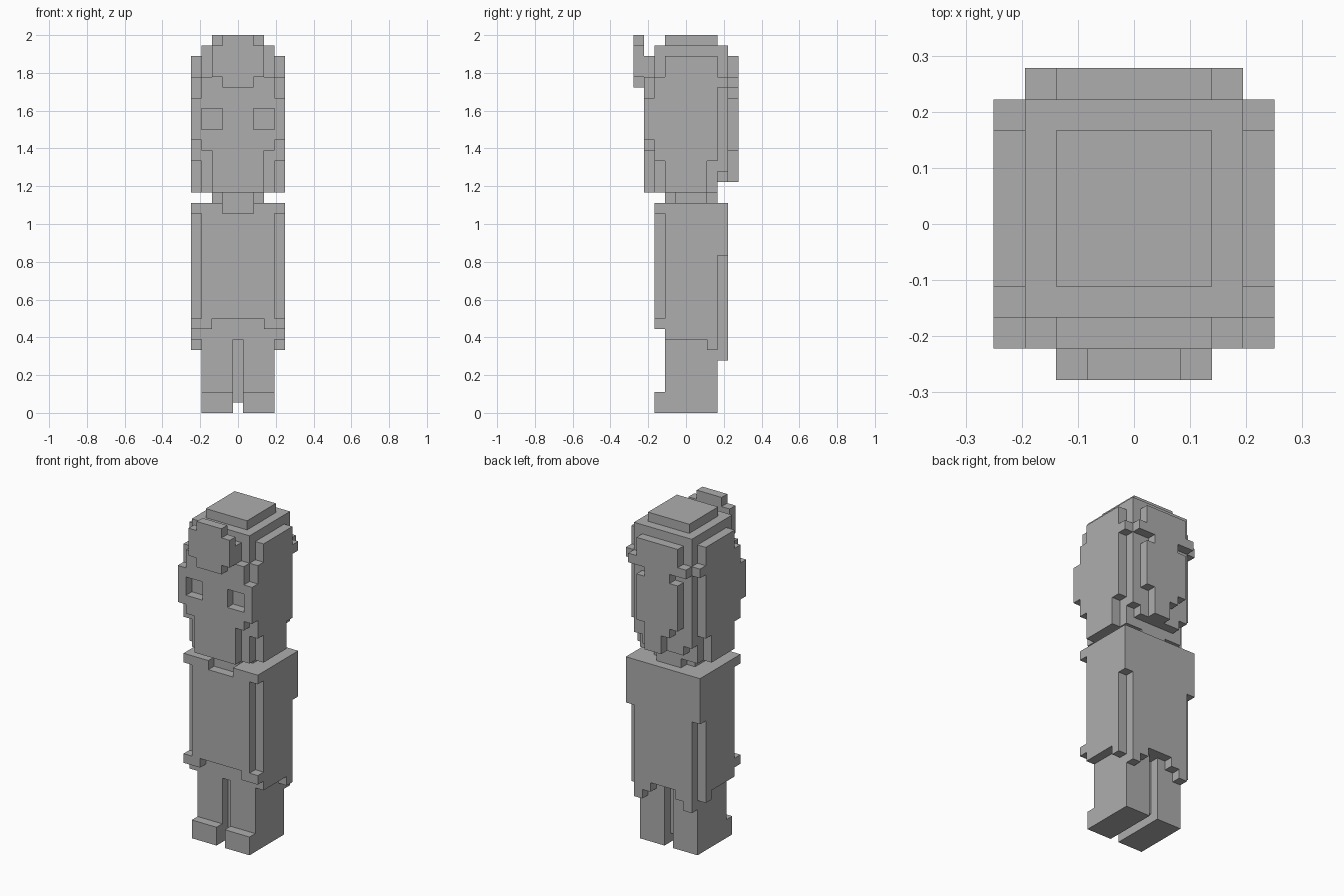
import bpy
import bmesh
from itertools import product
from mathutils import Vector

cube = bpy.data.objects.get("Cube")
if cube:
    bpy.data.objects.remove(cube)

UNIT = 1 / 18          # edge of one block
WIDE, DEEP = 9, 10     # footprint of the figure in blocks

stone = bpy.data.materials.new("plain grey")
stone.use_nodes = True
grey = (0.42, 0.42, 0.42, 1)
stone.diffuse_color = grey
stone.node_tree.nodes["Principled BSDF"].inputs["Base Color"].default_value = grey


def cells(box):
    """All block cells in a box (x0, x1, y0, y1, z0, z1)."""
    x0, x1, y0, y1, z0, z1 = box
    return set(product(range(x0, x1), range(y0, y1), range(z0, z1)))


def both(box):
    """A box and its mirror image across x = 0."""
    x0, x1, *rest = box
    return [box, (WIDE - x1, WIDE - x0, *rest)]


def part(name, boxes, cuts=()):
    """Block shape: union of boxes minus cuts, with only its outer skin."""
    solid = set()
    for b in boxes:
        solid |= cells(b)
    for c in cuts:
        solid -= cells(c)
    bm = bmesh.new()
    corners = {}

    def corner(p):
        if p not in corners:
            corners[p] = bm.verts.new(((p[0] - WIDE / 2) * UNIT,
                                       (p[1] - DEEP / 2) * UNIT, p[2] * UNIT))
        return corners[p]

    for cell in sorted(solid):
        for axis, side in product(range(3), (0, 1)):
            near = list(cell)
            near[axis] += 2 * side - 1
            if tuple(near) in solid:
                continue
            u, v = (axis + 1) % 3, (axis + 2) % 3
            loop = []
            for du, dv in ((0, 0), (1, 0), (1, 1), (0, 1)):
                p = list(cell)
                p[axis] += side
                p[u] += du
                p[v] += dv
                loop.append(corner(tuple(p)))
            bm.faces.new(loop if side else loop[::-1])
    bmesh.ops.dissolve_limit(bm, angle_limit=0.01, verts=bm.verts[:],
                             edges=bm.edges[:])
    mesh = bpy.data.meshes.new(name)
    bm.to_mesh(mesh)
    bm.free()
    mesh.materials.append(stone)
    obj = bpy.data.objects.new(name, mesh)
    bpy.context.collection.objects.link(obj)
    return obj


# Legs with feet, and the web between them
for side, (a, b) in {"right": (1, 4), "left": (5, 8)}.items():
    part(side + "_leg", [(a, b, 3, 8, 0, 7), (a, b, 2, 3, 0, 2)])
part("leg_web", [(4, 5, 4, 7, 1, 7)])

# Coat: core, front panel with open collar, back panel with ragged hem
part("coat_body",
     [(0, 9, 3, 8, 7, 20)] + both((0, 1, 7, 8, 6, 7)))
part("coat_front",
     [(0, 9, 2, 3, 8, 20)],
     both((0, 1, 2, 3, 9, 19)) + [(2, 7, 2, 3, 8, 9), (3, 6, 2, 3, 19, 20)])
part("coat_back",
     [(0, 9, 8, 9, 15, 20), (1, 8, 8, 9, 7, 15), (1, 2, 8, 9, 5, 7),
      (2, 3, 8, 9, 6, 7), (6, 7, 8, 9, 6, 7), (7, 8, 8, 9, 5, 7)])

# Neck
part("neck", [(3, 6, 3, 8, 20, 21), (2, 7, 4, 7, 20, 21)])

# Head core and crown
part("head_core",
     [(1, 8, 2, 8, 21, 35), (1, 8, 8, 9, 23, 35), (2, 7, 8, 9, 22, 23)])
part("crown", [(2, 7, 3, 8, 35, 36)])

# Face plate with sunken eyes
part("face",
     [(2, 7, 1, 2, 21, 34), (1, 8, 1, 2, 25, 32)] + both((0, 1, 1, 2, 26, 30)),
     both((1, 3, 1, 2, 27, 29)))

# Side hair
for side, a in {"right": 0, "left": 8}.items():
    part(side + "_side_hair",
         [(a, a + 1, 3, 8, 21, 34), (a, a + 1, 2, 3, 24, 32),
          (a, a + 1, 8, 9, 31, 32)],
         [(a, a + 1, 7, 8, 21, 24)])

# Back hair with side tabs, notches and a ragged lower edge
part("back_hair",
     [(2, 7, 9, 10, 25, 34), (1, 8, 9, 10, 31, 32),
      (3, 6, 9, 10, 24, 25), (4, 6, 9, 10, 22, 24)],
     both((2, 3, 9, 10, 30, 31)))

# Forelock
part("forelock", [(2, 7, 0, 1, 32, 35), (3, 6, 0, 1, 31, 36)])
